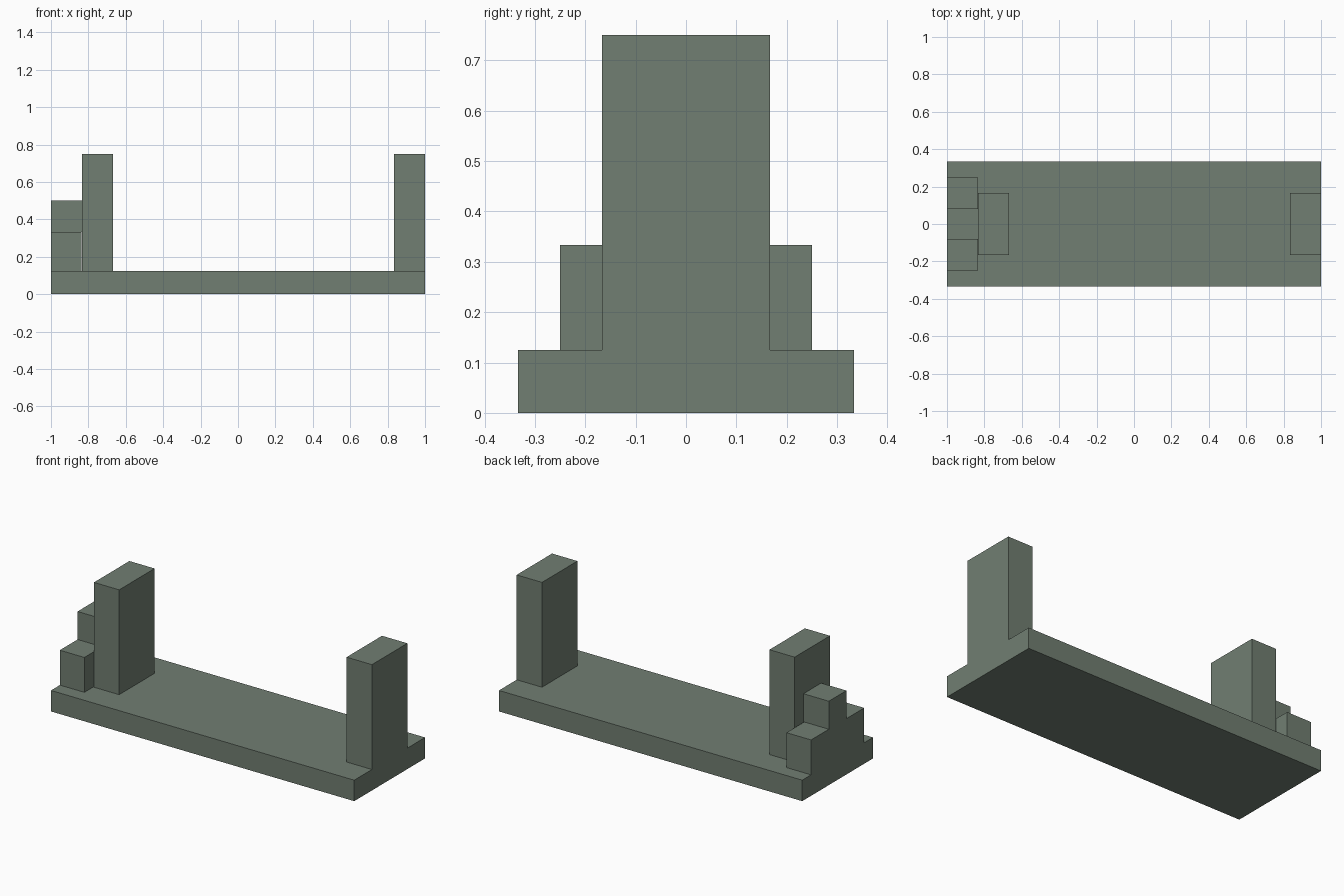
import bpy

if "Cube" in bpy.data.objects:
    bpy.data.objects.remove(bpy.data.objects["Cube"])

stone = bpy.data.materials.new("grey_green")
stone.diffuse_color = (0.165, 0.21, 0.168, 1)
stone.use_nodes = True
stone.node_tree.nodes["Principled BSDF"].inputs["Base Color"].default_value = stone.diffuse_color


def box(name, x0, x1, half_y, z0, z1):
    """Box centred on y = 0, given by its x and z limits."""
    bpy.ops.mesh.primitive_cube_add(size=1, location=((x0 + x1) / 2, 0, (z0 + z1) / 2))
    ob = bpy.context.object
    ob.name = name
    ob.scale = (x1 - x0, 2 * half_y, z1 - z0)
    bpy.ops.object.transform_apply(location=False, rotation=False, scale=True)
    ob.data.materials.append(stone)
    return ob


BASE_TOP = 0.125

# Long flat base
box("base_slab", -1, 1, 1 / 3, 0, BASE_TOP)

# Two upright posts
box("left_post", -0.833, -0.667, 1 / 6, BASE_TOP, 0.75)
box("right_post", 0.833, 1, 1 / 6, BASE_TOP, 0.75)

# Stepped block behind the left post
box("lower_step", -1, -0.838, 0.25, BASE_TOP, 0.333)
box("upper_step", -1, -0.833, 0.083, 0.333, 0.5)
